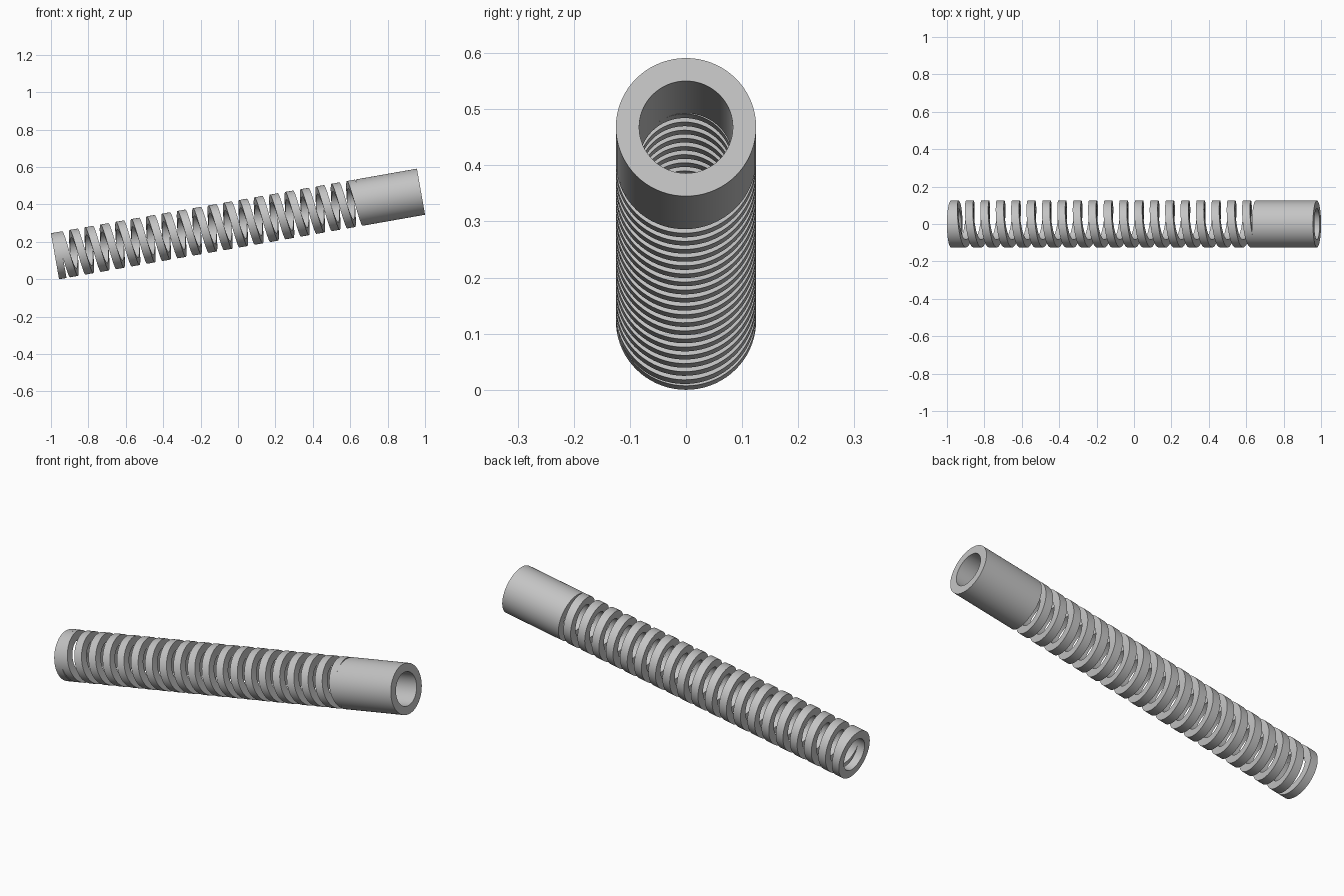
import bpy, bmesh, math

if "Cube" in bpy.data.objects:
    bpy.data.objects.remove(bpy.data.objects["Cube"], do_unlink=True)

TILT = math.radians(10)
R_OUT, R_IN = 0.125, 0.0835
HALF = 0.9935               # half the length along the axis
RING_EDGE = -0.953          # inner edge of the end ring
COLLAR_EDGE = 0.662         # inner edge of the long collar
PITCH, WIDTH = 0.0836, 0.0425
TOP_START = -0.954          # band centre at the top of the first turn
STEPS = 72                  # segments per turn
CENTRE_Z = HALF * math.sin(TILT) + R_OUT * math.cos(TILT)

steel = bpy.data.materials.new("grey_steel")
steel.use_nodes = True
grey = (0.55, 0.55, 0.55, 1)
steel.diffuse_color = grey
steel.node_tree.nodes["Principled BSDF"].inputs["Base Color"].default_value = grey


def sweep(name, sections, closed):
    """Sweep a rectangular wall section (angle, low, high) round the x axis."""
    bm = bmesh.new()
    loops = []
    for a, lo, hi in sections:
        corners = ((lo, R_IN), (lo, R_OUT), (hi, R_OUT), (hi, R_IN))
        loops.append([bm.verts.new((s, -r * math.sin(a), r * math.cos(a)))
                      for s, r in corners])
    pairs = list(zip(loops, loops[1:]))
    if closed:
        pairs.append((loops[-1], loops[0]))
    for p, q in pairs:
        for i in range(4):
            j = (i + 1) % 4
            bm.faces.new((p[i], p[j], q[j], q[i]))
    bmesh.ops.remove_doubles(bm, verts=bm.verts, dist=1e-5)
    bmesh.ops.recalc_face_normals(bm, faces=bm.faces)
    mesh = bpy.data.meshes.new(name)
    bm.to_mesh(mesh)
    bm.free()
    mesh.materials.append(steel)
    ob = bpy.data.objects.new(name, mesh)
    bpy.context.collection.objects.link(ob)
    ob.location.z = CENTRE_Z
    ob.rotation_euler.y = -TILT
    bpy.ops.object.select_all(action='DESELECT')
    ob.select_set(True)
    bpy.context.view_layer.objects.active = ob
    bpy.ops.object.shade_smooth_by_angle(angle=math.radians(35))
    return ob


# Plain tube pieces at both ends
def tube(name, lo, hi):
    sweep(name, [(2 * math.pi * i / STEPS, lo, hi) for i in range(STEPS)], True)


tube("end_ring", -HALF, RING_EDGE)
tube("collar", COLLAR_EDGE, HALF)

# Coil band, tapering out of the ring and into the collar
first = RING_EDGE - WIDTH / 2
last = COLLAR_EDGE + WIDTH / 2
count = round((last - first) / PITCH * STEPS)
coil = []
for i in range(count + 1):
    c = first + (last - first) * i / count
    angle = (c - TOP_START) / PITCH * 2 * math.pi
    coil.append((angle, max(c - WIDTH / 2, RING_EDGE), min(c + WIDTH / 2, COLLAR_EDGE)))
sweep("coil", coil, False)
